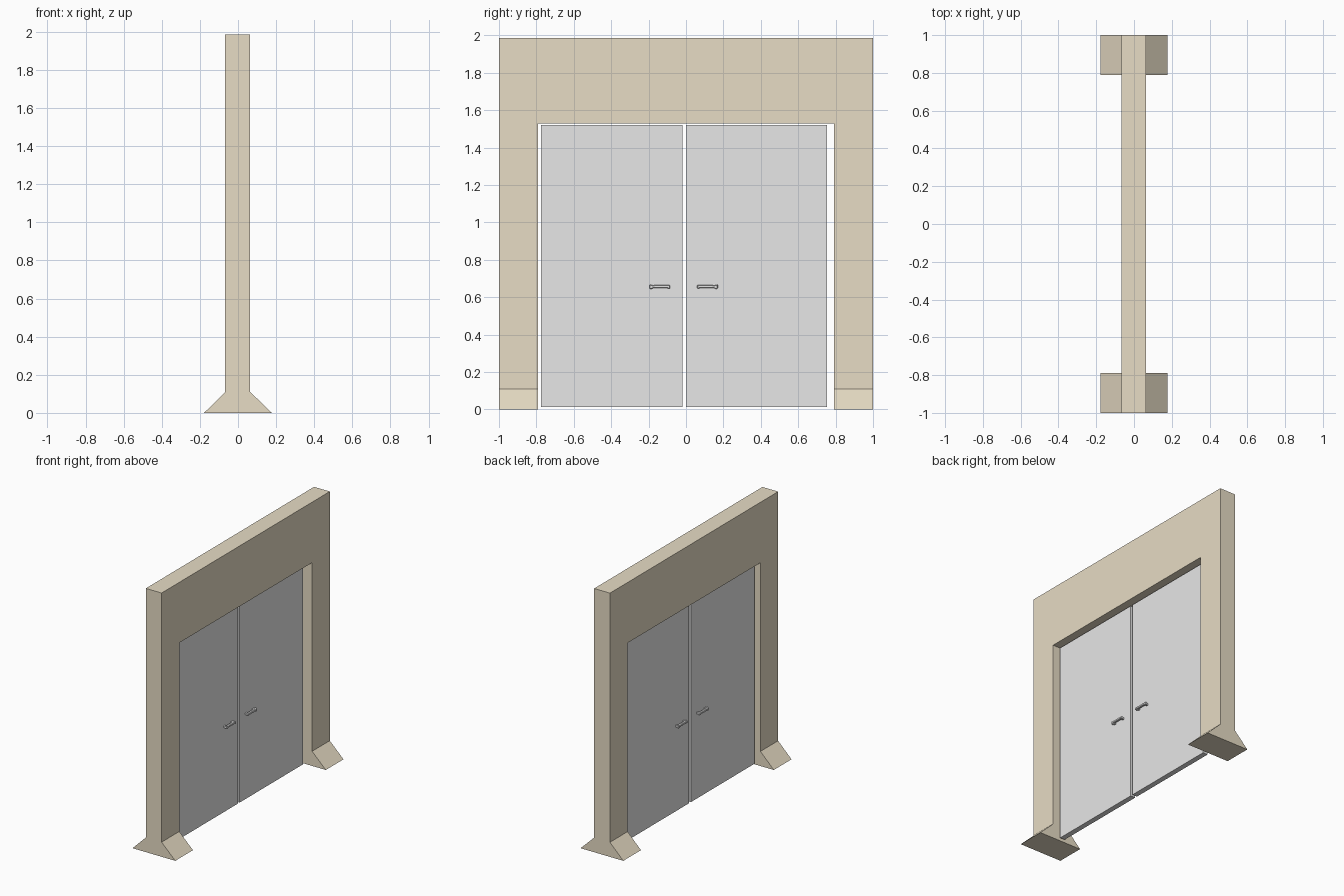
import bpy, bmesh
from mathutils import Vector

cube = bpy.data.objects.get("Cube")
if cube:
    bpy.data.objects.remove(cube, do_unlink=True)


def material(name, rgb):
    mat = bpy.data.materials.new(name)
    mat.use_nodes = True
    mat.diffuse_color = (*rgb, 1)
    mat.node_tree.nodes["Principled BSDF"].inputs["Base Color"].default_value = (*rgb, 1)
    return mat


sand = material("sand plaster", (0.95, 0.85, 0.66))
grey = material("door grey", (0.8, 0.8, 0.8))


def extrude(name, outline, depth, mat, bevel=0):
    """Extrude a flat outline of 3D points along a depth vector."""
    bm = bmesh.new()
    face = bm.faces.new([bm.verts.new(p) for p in outline])
    moved = bmesh.ops.extrude_face_region(bm, geom=[face])["geom"]
    bmesh.ops.translate(bm, vec=Vector(depth),
                        verts=[v for v in moved if isinstance(v, bmesh.types.BMVert)])
    bmesh.ops.recalc_face_normals(bm, faces=bm.faces)
    mesh = bpy.data.meshes.new(name)
    bm.to_mesh(mesh)
    bm.free()
    mesh.materials.append(mat)
    obj = bpy.data.objects.new(name, mesh)
    bpy.context.collection.objects.link(obj)
    if bevel:
        mod = obj.modifiers.new("rounded", "BEVEL")
        mod.width = bevel
        mod.segments = 1
    return obj


# Wall portal: one arch-shaped outline through the wall thickness
back, front = -0.067, 0.064
foot_top, opening, wall_top, jamb = 0.11, 1.53, 1.985, 0.79
portal = [(-1, foot_top), (-1, wall_top), (1, wall_top), (1, foot_top),
          (jamb, foot_top), (jamb, opening), (-jamb, opening), (-jamb, foot_top)]
extrude("wall_portal", [(back, y, z) for y, z in portal], (front - back, 0, 0), sand)

# Flared feet under both posts
foot = [(-0.178, 0), (0.178, 0), (front, foot_top), (back, foot_top)]
for name, y in (("front_foot", -1), ("back_foot", jamb)):
    extrude(name, [(x, y, z) for x, z in foot], (0, 1 - jamb, 0), sand)

# Two door leaves with a lever handle on each side
door_back, door_front = -0.027, 0.013
lever = [(0, -0.01), (0, 0.009), (0.08, 0.009), (0.09, 0.007), (0.11, 0.012),
         (0.11, -0.01), (0.1, -0.012), (0.09, -0.007), (0.02, -0.007)]
for label, y0, y1, lever_y, way in (("front", -0.775, -0.02, -0.085, -1),
                                    ("back", 0, 0.755, 0.06, 1)):
    leaf = [(y0, 0.012), (y1, 0.012), (y1, 1.52), (y0, 1.52)]
    extrude(label + "_door", [(door_back, y, z) for y, z in leaf],
            (door_front - door_back, 0, 0), grey)
    for side, surface, out in (("left", door_front, 1), ("right", door_back, -1)):
        # Bar held off the leaf by two short posts
        extrude(f"{label}_door_{side}_handle",
                [(surface + out * 0.012, lever_y + way * y, 0.656 + z) for y, z in lever],
                (out * 0.018, 0, 0), grey, 0.003)
        for i, y in enumerate((0.012, 0.098)):
            c = lever_y + way * y
            post = [(c - 0.008, 0.65), (c + 0.008, 0.65), (c + 0.008, 0.662), (c - 0.008, 0.662)]
            extrude(f"{label}_door_{side}_handle_post_{i + 1}",
                    [(surface, py, pz) for py, pz in post], (out * 0.014, 0, 0), grey)
